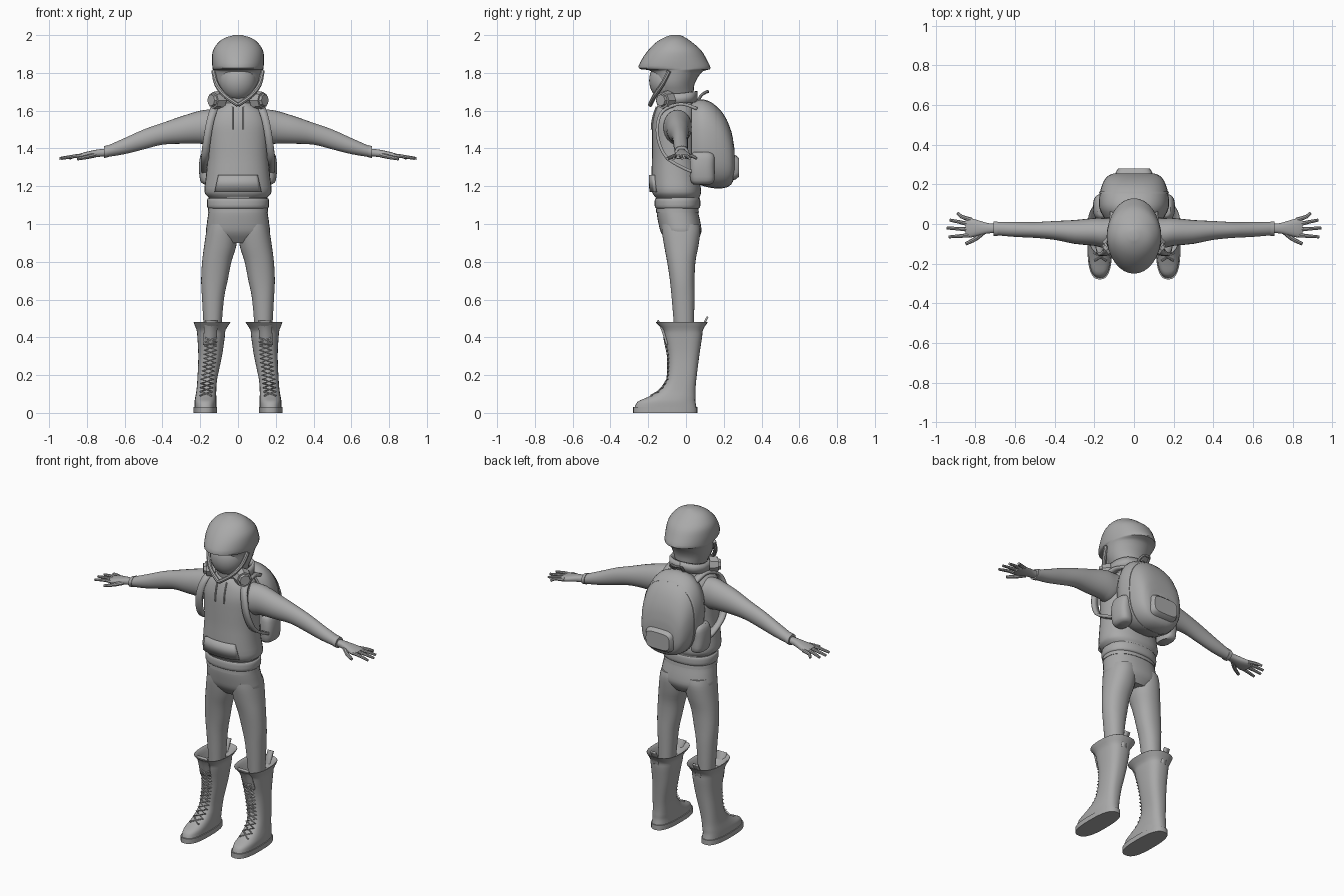
import bpy, bmesh, math
from mathutils import Vector, Matrix

cube = bpy.data.objects.get("Cube")
if cube:
    bpy.data.objects.remove(cube)

grey = bpy.data.materials.new("plain grey")
grey.use_nodes = True
tone = (0.4, 0.4, 0.4, 1)
grey.diffuse_color = tone
grey.node_tree.nodes["Principled BSDF"].inputs["Base Color"].default_value = tone


def spline(points, steps):
    """Smooth curve through rows of numbers."""
    out, last = [], len(points) - 1
    for i in range(last):
        a, b = points[max(i - 1, 0)], points[i]
        c, d = points[i + 1], points[min(i + 2, last)]
        for k in range(steps):
            t = k / steps
            out.append(tuple(q + t / 2 * (r - p + t * (2 * p - 5 * q + 4 * r - s + t * (3 * (q - r) + s - p)))
                             for p, q, r, s in zip(a, b, c, d)))
    return out + [tuple(points[-1])]


def full(row):
    """Rows of four are symmetric: height, half width, then the depth range."""
    return row if len(row) == 5 else (row[0], -row[1], row[1], row[2], row[3])


def sample(rows, t):
    """Bounds of a loft at position t."""
    rows = [full(r) for r in rows]
    for a, b in zip(rows, rows[1:]):
        if a[0] <= t <= b[0]:
            f = (t - a[0]) / (b[0] - a[0])
            return [p + (q - p) * f for p, q in zip(a, b)]
    return list(rows[-1])


def front(rows, x, z, power):
    """Front surface depth of a loft."""
    _, u0, u1, v0, v1 = sample(rows, z)
    reach = min(1, abs(2 * x - u0 - u1) / (u1 - u0))
    return (v0 + v1) / 2 - (v1 - v0) / 2 * (1 - reach ** power) ** (1 / power)


def finish(name, bm, mirror=False, thick=0):
    bmesh.ops.recalc_face_normals(bm, faces=bm.faces)
    mesh = bpy.data.meshes.new(name)
    bm.to_mesh(mesh)
    bm.free()
    ob = bpy.data.objects.new(name, mesh)
    bpy.context.collection.objects.link(ob)
    mesh.materials.append(grey)
    bpy.ops.object.select_all(action='DESELECT')
    ob.select_set(True)
    bpy.context.view_layer.objects.active = ob
    bpy.ops.object.shade_smooth_by_angle(angle=math.radians(40))
    if thick:
        mod = ob.modifiers.new("thickness", 'SOLIDIFY')
        mod.thickness, mod.offset = thick, 0
    if mirror:
        ob.modifiers.new("other side", 'MIRROR').use_mirror_merge = False
    return ob


def loft(name, rows, axis='z', power=2, mirror=False, steps=3, sides=32):
    """Skin over rounded sections given by their bounds."""
    bm, rings = bmesh.new(), []
    for t, u0, u1, v0, v1 in spline([full(r) for r in rows], steps):
        ring = []
        for k in range(sides):
            c, s = (f(math.tau * k / sides) for f in (math.cos, math.sin))
            u = (u0 + u1) / 2 + (u1 - u0) / 2 * math.copysign(abs(c) ** (2 / power), c)
            v = (v0 + v1) / 2 + (v1 - v0) / 2 * math.copysign(abs(s) ** (2 / power), s)
            ring.append(bm.verts.new({'z': (u, v, t), 'x': (t, u, v), 'y': (u, t, v)}[axis]))
        rings.append(ring)
    for a, b in zip(rings, rings[1:]):
        for k in range(sides):
            j = (k + 1) % sides
            bm.faces.new((a[k], a[j], b[j], b[k]))
    bm.faces.new(rings[0])
    bm.faces.new(rings[-1])
    return finish(name, bm, mirror)


def sheet(name, edge_a, edge_b, thick, mirror=False):
    """Thin strip between two edges."""
    bm = bmesh.new()
    pairs = [(bm.verts.new(a), bm.verts.new(b)) for a, b in zip(edge_a, edge_b)]
    for (a, b), (c, d) in zip(pairs, pairs[1:]):
        bm.faces.new((a, b, d, c))
    return finish(name, bm, mirror, thick)


def ribbon(name, points, side, thick, mirror=False):
    path, side = [Vector(p) for p in spline(points, 5)], Vector(side)
    return sheet(name, [p - side for p in path], [p + side for p in path], thick, mirror)


def tube(name, points, radius, mirror=False, taper=1, steps=4, sides=8):
    """Round cord along a path."""
    path = [Vector(p) for p in spline(points, steps)]
    bm, rings = bmesh.new(), []
    for i, p in enumerate(path):
        along = path[min(i + 1, len(path) - 1)] - path[max(i - 1, 0)]
        turn = along.to_track_quat('Z', 'Y')
        r = radius * (1 + (taper - 1) * i / (len(path) - 1))
        rings.append([bm.verts.new(p + turn @ Vector((r * math.cos(a), r * math.sin(a), 0)))
                      for a in (math.tau * k / sides for k in range(sides))])
    for a, b in zip(rings, rings[1:]):
        for k in range(sides):
            j = (k + 1) % sides
            bm.faces.new((a[k], a[j], b[j], b[k]))
    bm.faces.new(rings[0])
    bm.faces.new(rings[-1])
    return finish(name, bm, mirror)


# Head covering with a peak at front and back, and the smooth face
loft("hood", [(1.6, 0.07, -0.14, 0.03), (1.68, 0.09, -0.15, 0.04), (1.74, 0.117, -0.165, 0.045),
              (1.8, 0.13, -0.18, 0.08), (1.815, 0.133, -0.2, 0.11), (1.825, 0.135, -0.25, 0.13),
              (1.87, 0.138, -0.235, 0.11), (1.92, 0.132, -0.2, 0.08), (1.96, 0.105, -0.16, 0.035),
              (1.985, 0.07, -0.12, 0), (2, 0.02, -0.08, -0.03)])
bm = bmesh.new()
bmesh.ops.create_uvsphere(bm, u_segments=32, v_segments=16, radius=0.1,
                          matrix=Matrix.Translation((0, -0.1, 1.76)) @ Matrix.Diagonal((1, 0.95, 1.1, 1)))
finish("face", bm)
tube("hood_rim", [(0.13, -0.09, 1.81), (0.114, -0.125, 1.74), (0.07, -0.165, 1.68), (0, -0.19, 1.63)],
     0.012, True)

# Hooded top with waistband, pouch and cords
torso = [(1.08, 0.15, -0.15, 0.06), (1.09, 0.163, -0.165, 0.075), (1.13, 0.163, -0.165, 0.075),
         (1.14, 0.155, -0.16, 0.07), (1.17, 0.178, -0.18, 0.08), (1.25, 0.17, -0.183, 0.07),
         (1.35, 0.162, -0.18, 0.06), (1.45, 0.165, -0.18, 0.06), (1.53, 0.165, -0.178, 0.06),
         (1.59, 0.14, -0.165, 0.05), (1.63, 0.09, -0.15, 0.04), (1.65, 0.06, -0.13, 0.02)]
loft("torso", torso, power=2.3)


def on_chest(x, z):
    return (x, front(torso, x, z, 2.3) - 0.004, z)


columns = [k / 8 - 1 for k in range(17)]
sheet("pouch", [on_chest(0.12 * c, 1.17) for c in columns], [on_chest(0.1 * c, 1.26) for c in columns], 0.02)
tube("hood_cords", [on_chest(0.03, z) for z in (1.62, 1.58, 1.54, 1.5)], 0.005, True)

# Sleeves, cuffs and hands
loft("sleeves", [(0.1, -0.1, 0.03, 1.45, 1.6), (0.15, -0.12, 0.03, 1.42, 1.605), (0.2, -0.11, 0.03, 1.425, 1.6),
                 (0.3, -0.1, 0.02, 1.425, 1.57), (0.4, -0.08, 0.015, 1.42, 1.535), (0.5, -0.07, 0.01, 1.395, 1.5),
                 (0.6, -0.065, 0.01, 1.37, 1.455), (0.69, -0.057, 0.01, 1.355, 1.415)], 'x', mirror=True, sides=24)
loft("cuffs", [(0.69, -0.06, 0.013, 1.352, 1.418), (0.71, -0.06, 0.013, 1.35, 1.412)],
     'x', mirror=True, sides=24, steps=1)
loft("palms", [(0.69, -0.045, 0, 1.36, 1.4), (0.74, -0.048, 0.005, 1.355, 1.395), (0.79, -0.06, 0.02, 1.347, 1.385),
               (0.83, -0.068, 0.03, 1.343, 1.375), (0.85, -0.06, 0.025, 1.345, 1.368)], 'x', 2.4, True, sides=16)
for finger, root, tip, end in (("little", 0.02, 0.055, 0.89), ("ring", -0.005, 0.02, 0.93),
                               ("middle", -0.03, -0.02, 0.945), ("index", -0.055, -0.065, 0.935)):
    tube(finger + "_fingers", [(0.82, root, 1.36), (0.87, (root + tip) / 2, 1.358), (end, tip, 1.347)],
         0.012, True, 0.6)
tube("thumbs", [(0.76, -0.04, 1.365), (0.8, -0.075, 1.355), (0.85, -0.1, 1.345)], 0.014, True, 0.6)

# Trousers
loft("hips", [(0.9, 0.1, -0.09, 0.05), (0.95, 0.165, -0.13, 0.08), (1, 0.165, -0.145, 0.078),
              (1.06, 0.157, -0.155, 0.065), (1.1, 0.153, -0.153, 0.06)], power=2.3)
loft("trouser_band", [(1.06, 0.16, -0.158, 0.068), (1.1, 0.157, -0.157, 0.064)], power=2.3, steps=1)
loft("trouser_legs", [(0.42, 0.09, 0.18, -0.06, 0.04), (0.6, 0.075, 0.19, -0.075, 0.045),
                      (0.7, 0.055, 0.195, -0.085, 0.045), (0.8, 0.035, 0.19, -0.1, 0.05),
                      (0.88, 0.01, 0.18, -0.115, 0.065), (0.96, 0, 0.168, -0.128, 0.076),
                      (1, 0, 0.16, -0.13, 0.07)], power=2.2, mirror=True)

# Tall boots with flared tops, soles, tongues and crossed laces
boot = [(0.03, 0.115, 0.23, -0.272, 0.055), (0.06, 0.115, 0.23, -0.255, 0.05), (0.085, 0.115, 0.226, -0.2, 0.05),
        (0.12, 0.115, 0.22, -0.14, 0.05), (0.18, 0.11, 0.215, -0.1, 0.055), (0.3, 0.085, 0.21, -0.095, 0.07),
        (0.4, 0.07, 0.215, -0.115, 0.085), (0.44, 0.065, 0.22, -0.125, 0.09)]
loft("boots", boot + [(0.48, 0.04, 0.235, -0.16, 0.115), (0.47, 0.055, 0.22, -0.14, 0.1),
                      (0.42, 0.08, 0.2, -0.1, 0.07)], power=2.6, mirror=True)
loft("soles", [(0, 0.11, 0.235, -0.28, 0.06), (0.03, 0.11, 0.235, -0.28, 0.06)], power=2.6, mirror=True, steps=1)
ribbon("boot_tongues", [(0.15, -0.1, 0.36), (0.145, -0.125, 0.44), (0.14, -0.15, 0.49)], (0.035, 0, 0), 0.012, True)
ribbon("heel_tabs", [(0.145, 0.08, 0.42), (0.145, 0.095, 0.47), (0.145, 0.115, 0.51)], (0.018, 0, 0), 0.01, True)


def on_boot(height, shift):
    b = sample(boot, height)
    x = (b[1] + b[2]) / 2 + shift
    return (x, front(boot, x, height, 2.6) - 0.004, height)


for way in (-1, 1):
    zigzag = [on_boot(0.09 + 0.022 * i, 0.03 * way * (-1) ** i) for i in range(15)]
    tube("laces", zigzag, 0.006, True, steps=1, sides=6)

# Backpack with ridge, pockets, handle and shoulder straps
pack = [(0.03, 0.15, 1.23, 1.64), (0.08, 0.175, 1.205, 1.66), (0.14, 0.175, 1.19, 1.64),
        (0.2, 0.16, 1.19, 1.58), (0.24, 0.135, 1.21, 1.49), (0.256, 0.1, 1.25, 1.4)]
loft("backpack", pack, 'y', 2.5)
ridge = []
for y in (0.155, 0.165):
    _, x0, x1, z0, z1 = sample(pack, y)
    ridge.append((y, x1 + 0.005, z0 - 0.003, z1 + 0.005))
loft("pack_ridge", ridge, 'y', 2.5, steps=1)
loft("back_pocket", [(0.22, 0.095, 1.23, 1.37), (0.262, 0.092, 1.235, 1.365), (0.28, 0.08, 1.25, 1.35)],
     'y', 4, steps=1)
loft("side_pockets", [(1.21, 0.12, 0.18, 0.04, 0.13), (1.23, 0.12, 0.2, 0.025, 0.15), (1.3, 0.12, 0.207, 0.02, 0.15),
                      (1.36, 0.12, 0.2, 0.025, 0.15), (1.38, 0.12, 0.185, 0.04, 0.13)], power=2.6, mirror=True)
tube("pack_handle", [(0.03, 0.06, 1.64), (0.03, 0.08, 1.68), (0.02, 0.11, 1.7), (0, 0.115, 1.7)], 0.008, True)
ribbon("shoulder_straps", [(0.1, 0.06, 1.61), (0.11, -0.03, 1.635), (0.13, -0.12, 1.6), (0.15, -0.15, 1.53),
                           (0.165, -0.145, 1.44), (0.175, -0.1, 1.35), (0.175, 0, 1.29), (0.165, 0.06, 1.27)],
       (0.02, 0, 0), 0.016, True)

# Headphones resting round the neck
for part, radius, depth, out in (("cups", 0.052, 0.05, 0), ("cup_caps", 0.036, 0.02, 0.03)):
    bm = bmesh.new()
    axis = Vector((0.75, -0.6, 0)).normalized()
    place = Matrix.Translation(Vector((0.112, -0.11, 1.655)) + axis * out)
    bmesh.ops.create_cone(bm, cap_ends=True, segments=8, radius1=radius, radius2=radius * 0.85, depth=depth,
                          matrix=place @ axis.to_track_quat('Z', 'Y').to_matrix().to_4x4())
    finish("headphone_" + part, bm, True)
ribbon("headphone_band", [(0.105, -0.09, 1.66), (0.108, -0.02, 1.665), (0.075, 0.035, 1.672), (0, 0.055, 1.675)],
       (0, 0, 0.028), 0.014, True)
